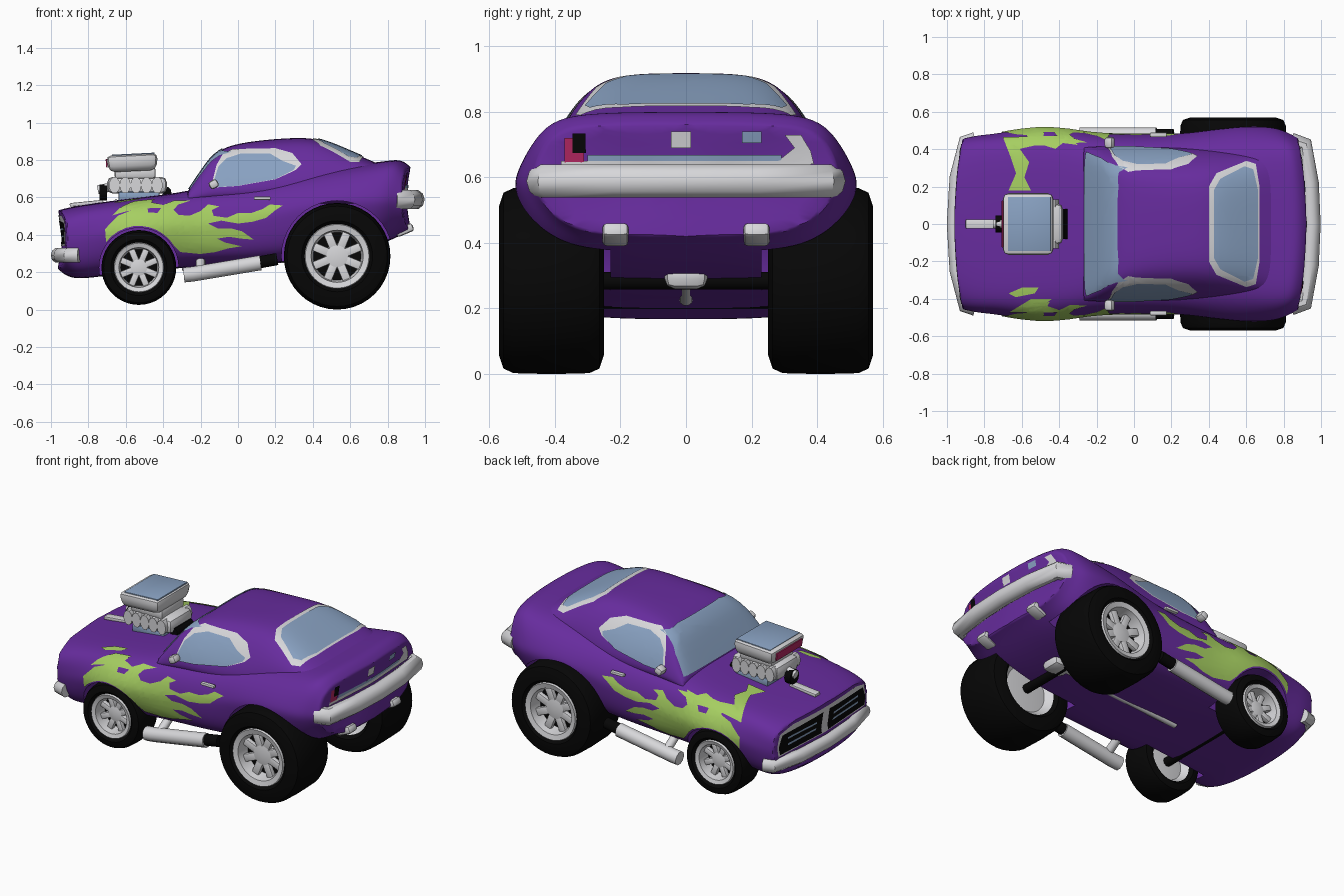
import bpy, bmesh, math
from mathutils import Vector, Matrix
from mathutils.bvhtree import BVHTree

cube = bpy.data.objects.get("Cube")
if cube:
    bpy.data.objects.remove(cube)


def material(name, rgb):
    m = bpy.data.materials.new(name)
    m.use_nodes = True
    m.diffuse_color = (*rgb, 1)
    m.node_tree.nodes["Principled BSDF"].inputs["Base Color"].default_value = (*rgb, 1)
    return m


PURPLE = material("purple paint", (.135, .025, .34))
LIME = material("lime flame", (.38, .62, .12))
SILVER = material("silver", (.68, .68, .7))
GLASS = material("blue glass", (.25, .36, .54))
BLACK = material("black rubber", (.002, .002, .002))
RED = material("dark red", (.45, .02, .12))


def finish(name, bm, mat, recalc=True, angle=40):
    if recalc:
        bmesh.ops.recalc_face_normals(bm, faces=bm.faces[:])
    me = bpy.data.meshes.new(name)
    bm.to_mesh(me)
    bm.free()
    me.shade_smooth()
    me.set_sharp_from_angle(angle=math.radians(angle))
    me.materials.append(mat)
    ob = bpy.data.objects.new(name, me)
    bpy.context.scene.collection.objects.link(ob)
    return ob


def bake(ob):
    """Apply all modifiers."""
    dg = bpy.context.evaluated_depsgraph_get()
    me = bpy.data.meshes.new_from_object(ob.evaluated_get(dg))
    ob.modifiers.clear()
    ob.data = me
    me.shade_smooth()
    me.set_sharp_from_angle(angle=math.radians(40))


def loft(name, sections, mat, bow=0):
    """Skin half sections of (y, z), mirrored over y, along x."""
    bm = bmesh.new()
    crease = bm.edges.layers.float.new("crease_edge")
    rings = []
    for x, half in sections:
        full = half + [(-y, z) for y, z in half[-2:0:-1]]
        end = bow * math.copysign(1, x) if abs(x) > .85 else 0
        rings.append([bm.verts.new((x - end * (y / .45) ** 2, y, z)) for y, z in full])
    n = len(rings[0])
    for a, b in zip(rings, rings[1:]):
        for i in range(n):
            j = (i + 1) % n
            bm.faces.new((a[i], a[j], b[j], b[i]))
    for ring in (rings[0], rings[-1]):
        for e in bm.faces.new(ring).edges:
            e[crease] = .9
    ob = finish(name, bm, mat)
    ob.modifiers.new("smooth", 'SUBSURF').levels = 3
    return ob


def revolve(name, profile, x, z, side, mat, steps=40):
    """Spin a profile of (y, radius) about an axle along y."""
    bm = bmesh.new()
    vs = [bm.verts.new((x, y * side, z + r)) for y, r in profile]
    es = [bm.edges.new(p) for p in zip(vs, vs[1:])]
    bmesh.ops.spin(bm, geom=vs + es, cent=(x, 0, z), axis=(0, 1, 0),
                   angle=math.tau, steps=steps, use_merge=True)
    bmesh.ops.remove_doubles(bm, verts=bm.verts[:], dist=.0005)
    return finish(name, bm, mat)


def box(name, loc, size, mat, bevel=.01, turn=0, taper=1):
    """Bevelled box; turn rotates about y, taper scales the bottom."""
    bm = bmesh.new()
    bmesh.ops.create_cube(bm, size=1)
    for v in bm.verts:
        k = taper if v.co.z < 0 else 1
        v.co = Vector((v.co.x * size[0] * k, v.co.y * size[1] * k, v.co.z * size[2]))
    bmesh.ops.bevel(bm, geom=bm.edges[:], offset=bevel, segments=2, affect='EDGES', profile=.5)
    bm.transform(Matrix.Translation(loc) @ Matrix.Rotation(turn, 4, 'Y'))
    return finish(name, bm, mat)


def tube(name, path, radius, mat, tall=1):
    """Round bar along a path, with height scaled by tall."""
    cu = bpy.data.curves.new(name, 'CURVE')
    cu.dimensions = '3D'
    cu.bevel_depth, cu.bevel_resolution, cu.use_fill_caps = radius, 3, True
    sp = cu.splines.new('POLY')
    sp.points.add(len(path) - 1)
    for p, co in zip(sp.points, path):
        p.co = (*co, 1)
    tmp = bpy.data.objects.new(name + "_path", cu)
    bm = bmesh.new()
    bm.from_mesh(tmp.to_mesh())
    tmp.to_mesh_clear()
    bpy.data.objects.remove(tmp)
    z0 = path[0][2]
    for v in bm.verts:
        v.co.z = z0 + (v.co.z - z0) * tall
    return finish(name, bm, mat)


# Lower body: x, floor, floor width, widest, its height, shoulder width and height, top
BODY = [(-.97, .22, .42, .455, .38, .44, .49, .53), (-.90, .155, .43, .475, .38, .455, .52, .55),
        (-.72, .18, .43, .485, .40, .45, .55, .575), (-.53, .20, .45, .525, .44, .46, .57, .60),
        (-.34, .22, .45, .51, .44, .45, .59, .62), (-.2, .23, .45, .48, .44, .44, .60, .65),
        (.1, .24, .45, .48, .48, .43, .63, .68), (.3, .26, .45, .485, .53, .43, .67, .72),
        (.53, .28, .45, .525, .58, .44, .72, .77), (.75, .34, .44, .525, .58, .45, .755, .785),
        (.88, .40, .39, .49, .59, .44, .775, .81), (.93, .42, .38, .465, .59, .42, .73, .76)]
body = loft("body", [(x, [(0, f), (fw * .6, f), (fw, f + .03), (w, h - .03), (w, h + .03),
                          (sw, sh), (sw * .7, t), (0, t)])
                     for x, f, fw, w, h, sw, sh, t in BODY], PURPLE, bow=.05)

# Cabin: x, belt width, belt height, roof width, roof edge height, roof top, flat share of roof
CABIN = [(-.27, .41, .60, .40, .615, .63, .85), (-.18, .42, .64, .375, .74, .765, .85),
         (-.10, .42, .66, .325, .84, .87, .75), (.1, .42, .67, .305, .865, .905, .65),
         (.35, .41, .70, .305, .875, .923, .65), (.46, .40, .72, .31, .865, .905, .65),
         (.62, .385, .73, .325, .80, .835, .7), (.76, .37, .72, .34, .75, .775, .7)]
cabin = loft("cabin", [(x, [(0, .56), (bw, .56), (bw, b), (rw, r), (rw * flat, t), (0, t)])
                       for x, bw, b, rw, r, t, flat in CABIN], PURPLE)
bake(cabin)

# Wheel arches
WHEELS = [("nose", -.53, .225, .2, .29, .49, .13), ("tail", .53, .285, .285, .25, .57, .17)]
for name, x, z, R, y0, y1, rim in WHEELS:
    for s in (1, -1):
        inner = y0 - .02
        cut = revolve("arch_cutter", [(inner, 0), (inner, R + .012), (.8, R + .012), (.8, 0)], x, z, s, PURPLE)
        mod = body.modifiers.new("arch", 'BOOLEAN')
        mod.object, mod.operation = cut, 'DIFFERENCE'
        cut.hide_render = True
        cut.hide_viewport = True
bake(body)
for ob in [o for o in bpy.data.objects if o.name.startswith("arch_cutter")]:
    bpy.data.objects.remove(ob)

# Wheels
for name, x, z, R, y0, y1, rim in WHEELS:
    for s, side in ((-1, "front"), (1, "back")):
        tag = f"{name}_{side}_"
        c = R * .12
        revolve(tag + "tyre", [(y0 + .02, rim), (y0, rim + .02), (y0, R - c * 1.7), (y0 + c * .4, R - c * .5),
                               (y0 + c * 1.3, R - .003), ((y0 + y1) / 2, R), (y1 - c * 1.3, R - .003),
                               (y1 - c * .4, R - c * .5), (y1, R - c * 1.7),
                               (y1, rim + .02), (y1 - .02, rim)], x, z, s, BLACK)
        revolve(tag + "rim", [(y1 - .02, rim + .005), (y1 - .004, rim), (y1 - .012, rim * .82),
                              (y1 - .1, rim * .74)], x, z, s, SILVER)
        revolve(tag + "backing", [(y1 - .09, rim * .85), (y1 - .09, 0)], x, z, s, BLACK)
        revolve(tag + "inner_dish", [(y0 + .02, rim + .003), (y0 + .06, rim * .8), (y0 + .05, 0)], x, z, s, SILVER)
        revolve(tag + "hub", [(y1 - .09, rim * .4), (y1 - .05, rim * .34), (y1 - .04, 0)], x, z, s, SILVER)
        for i in range(8):
            a = math.tau * (i + .5) / 8
            d = rim * .56
            box(tag + "spoke", (x + d * math.cos(a), s * (y1 - .065), z - d * math.sin(a)),
                (rim * .66, .03, rim * .27), SILVER, .006, a)
    tube(name + "_axle", [(x, -y0 - .06, z), (x, y0 + .06, z)], .028, BLACK)


# Thin plates laid onto the shell along an axis
def surface(ob):
    ob.data.calc_loop_triangles()
    return BVHTree.FromPolygons([v.co for v in ob.data.vertices],
                                [t.vertices for t in ob.data.loop_triangles])


trees = [surface(body), surface(cabin)]


def plate(name, outline, axis, sign, mat, lift=.005, step=.03):
    a, b = [i for i in range(3) if i != axis]
    bm = bmesh.new()
    vs = []
    for u, w in outline:
        co = [0, 0, 0]
        co[a], co[b] = u, w
        vs.append(bm.verts.new(co))
    whole = bm.faces.new(vs)
    whole.normal_update()
    bmesh.ops.triangulate(bm, faces=[whole], ngon_method='EAR_CLIP')
    for k, vals in ((a, [p[0] for p in outline]), (b, [p[1] for p in outline])):
        no = Vector([float(i == k) for i in range(3)])
        for i in range(1, int((max(vals) - min(vals)) / step) + 1):
            bmesh.ops.bisect_plane(bm, geom=bm.verts[:] + bm.edges[:] + bm.faces[:],
                                   plane_co=no * (min(vals) + i * step), plane_no=no)
    ray = Vector([-sign * float(i == axis) for i in range(3)])
    missed = []
    for v in bm.verts:
        start = v.co - ray * 3
        hits = [h for h in (t.ray_cast(start, ray) for t in trees) if h[0]]
        if hits:
            co, no, _, _ = min(hits, key=lambda h: h[3])
            v.co = co + (no if no.dot(ray) < 0 else -no) * lift
        else:
            missed.append(v)
    bmesh.ops.delete(bm, geom=missed, context='VERTS')
    bm.normal_update()
    bmesh.ops.reverse_faces(bm, faces=[f for f in bm.faces if f.normal.dot(ray) > 0])
    return finish(name, bm, mat, recalc=False)


def rect(u0, u1, w0, w1):
    return [(u0, w0), (u1, w0), (u1, w1), (u0, w1)]


def both(half):
    """Mirror a half outline over its first coordinate."""
    return half + [(-u, w) for u, w in reversed(half)]


# Flame tongues, closed below by an arc over the nose wheel
FLAME = [(-.71, .43), (-.64, .50), (-.575, .525), (-.535, .57), (-.45, .58), (-.485, .55), (-.48, .515),
         (-.43, .515), (-.40, .555), (-.34, .58), (-.25, .58), (-.32, .558), (-.345, .53), (-.32, .505),
         (-.26, .50), (-.20, .525), (-.16, .56), (-.10, .55), (-.14, .53), (-.13, .50), (-.06, .49),
         (0, .515), (.07, .515), (.13, .535), (.17, .56), (.24, .555), (.2, .53), (.15, .49), (.08, .47),
         (0, .46), (-.09, .475), (-.16, .46), (-.11, .435), (-.04, .435), (.02, .42), (.085, .375),
         (.02, .38), (-.05, .39), (-.11, .38), (-.07, .36), (.02, .34), (-.05, .33), (-.12, .31),
         (-.2, .30), (-.31, .31)]
FLAME += [(-.53 + .222 * math.cos(a), .225 + .222 * math.sin(a))
          for a in (math.radians(32 + 11 * i) for i in range(11))]
SIDE_FRAME = [(-.145, .65), (-.115, .77), (-.08, .83), (-.03, .855), (.2, .86), (.29, .835), (.34, .775),
              (.31, .745), (.2, .695), (0, .66)]
SIDE_GLASS = [(-.14, .65), (-.105, .76), (-.06, .805), (.02, .83), (.17, .83), (.24, .79), (.31, .765),
              (.30, .745), (.2, .695), (0, .66)]
for s, side in ((-1, "front"), (1, "back")):
    plate(side + "_flame", FLAME, 1, s, LIME)
    plate(side + "_window_frame", SIDE_FRAME, 1, s, SILVER, .004)
    plate(side + "_window", SIDE_GLASS, 1, s, GLASS, .008)
    box(side + "_door_handle", (.13, s * .477, .595), (.09, .025, .018), SILVER, .006)
    box(side + "_mirror", (-.13, s * .435, .67), (.05, .06, .045), SILVER, .015, -.5)
    # Side exhaust
    tube(side + "_side_pipe", [(-.29, s * .475, .185), (-.24, s * .475, .19), (.12, s * .475, .25)], .042, SILVER)
    tube(side + "_pipe_tip", [(.1, s * .475, .25), (.21, s * .475, .27)], .034, BLACK)
    tube(side + "_pipe_link", [(-.2, s * .475, .21), (-.2, s * .38, .27)], .025, SILVER)
    box(side + "_tail_pipe", (.89, s * .215, .425), (.1, .08, .045), SILVER, .015, -.4)

# Hood and fender flames
plate("hood_flame", [(-.70, .46), (-.66, .36), (-.63, .27), (-.67, .18), (-.55, .18), (-.585, .25),
                     (-.56, .33), (-.61, .40), (-.50, .425), (-.42, .40), (-.38, .43), (-.30, .42),
                     (-.36, .47)], 2, 1, LIME)
plate("fender_flame", [(-.67, -.47), (-.55, -.40), (-.44, -.40), (-.48, -.43), (-.36, -.47)], 2, 1, LIME)
plate("flame_spot", [(-.67, -.37), (-.6, -.34), (-.51, -.34), (-.53, -.37), (-.63, -.39)], 2, 1, LIME)

# Windscreen and rear window
plate("windscreen", both([(.385, .64), (.35, .75), (.30, .84), (.2, .855)]), 0, -1, GLASS, .006)
plate("rear_window_frame", [(.40, -.2), (.44, -.27), (.60, -.335), (.65, -.32), (.67, -.2),
                            (.67, .2), (.65, .32), (.60, .335), (.44, .27), (.40, .2)], 2, 1, SILVER, .004)
plate("rear_window", [(.425, -.18), (.46, -.24), (.59, -.305), (.635, -.29), (.66, -.18),
                      (.66, .18), (.635, .29), (.59, .305), (.46, .24), (.425, .18)], 2, 1, GLASS, .008)

# Grille and tail panel
plate("grille_frame", both([(.42, .34), (.43, .40), (.41, .475), (.3, .505)]), 0, -1, SILVER, .004)
for s in (-1, 1):
    plate("grille", [(s * .03, .345), (s * .41, .35), (s * .42, .40), (s * .39, .465), (s * .03, .48)],
          0, -1, BLACK, .007)
    for z in (.385, .425):
        plate("grille_bar", rect(s * .08, s * .34, z, z + .012), 0, -1, GLASS, .009)
plate("red_tail_light", rect(-.37, -.31, .645, .72), 0, 1, RED)
plate("tail_light_shade", rect(-.345, -.305, .675, .735), 0, 1, BLACK, .007)
plate("pale_tail_light", [(.28, .65), (.39, .64), (.38, .68), (.35, .73), (.30, .73), (.33, .69)], 0, 1, SILVER)
plate("tail_trim", rect(-.3, .29, .65, .668), 0, 1, GLASS)
plate("tail_ledge", rect(-.38, .38, .63, .65), 0, 1, SILVER)
plate("number_plate", rect(-.045, .015, .69, .74), 0, 1, SILVER)
plate("tail_badge_plate", rect(.17, .23, .705, .74), 0, 1, GLASS)

# Bumpers
for name, z, r, tall, half in (
        ("nose_bumper", .29, .036, 1.15, [(-.85, .455), (-.905, .44), (-.95, .25), (-.965, 0)]),
        ("tail_bumper", .588, .048, 1.1, [(.84, .44), (.91, .42), (.94, .22), (.95, 0)])):
    tube(name, [(x, y, z) for x, y in half] + [(x, -y, z) for x, y in half[-2::-1]], r, SILVER, tall)

# Blower engine through the hood
box("engine_base", (-.53, 0, .605), (.22, .24, .05), GLASS)
box("blower", (-.54, 0, .665), (.32, .22, .09), SILVER, .03)
for i in range(5):
    tube("blower_rib", [(-.66 + i * .057, -.13, .665), (-.66 + i * .057, .13, .665)], .03, SILVER, 1.5)
box("blower_neck", (-.55, 0, .73), (.22, .22, .06), SILVER, .015)
tube("drive_pulley", [(-.74, 0, .625), (-.70, 0, .625)], .045, BLACK)
tube("drive_shaft", [(-.75, 0, .64), (-.66, 0, .66)], .025, SILVER)
box("hood_bar", (-.81, 0, .568), (.18, .05, .02), SILVER, .006, -.1)
box("scoop", (-.565, 0, .785), (.28, .34, .09), SILVER, .03, -.05, .9)
box("scoop_glass", (-.56, 0, .829), (.23, .29, .009), GLASS, .003, -.05)
box("scoop_mouth", (-.702, 0, .783), (.009, .25, .045), RED, .003, -.05)
tube("throttle_link", [(-.38, -.08, .62), (-.38, .08, .62)], .025, BLACK, 1.5)

# Underside
box("differential", (.55, 0, .30), (.14, .13, .08), SILVER, .03)
tube("drive_line", [(-.3, 0, .23), (.5, 0, .29)], .022, SILVER)
